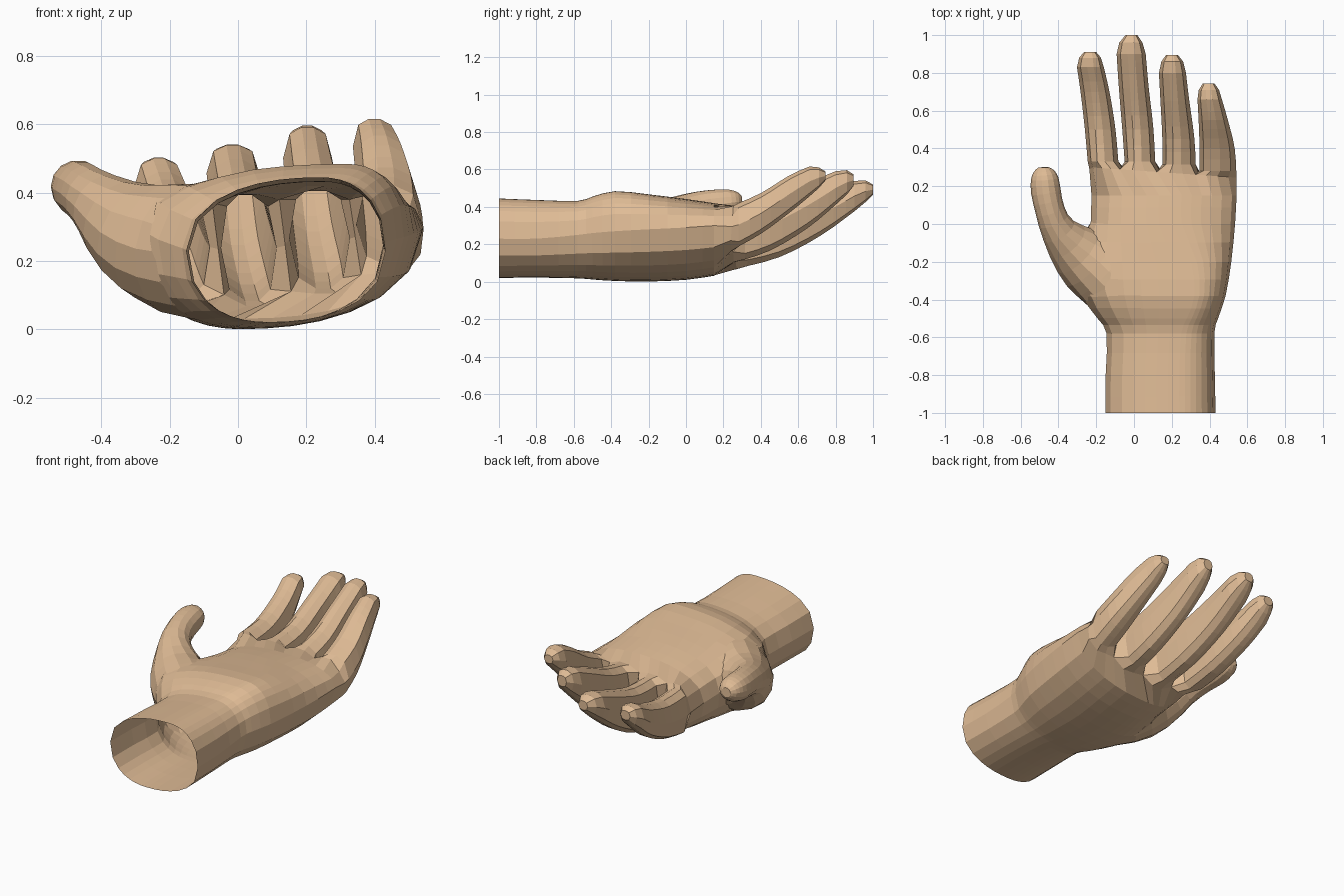
import bpy, bmesh, math
from mathutils import Vector

if "Cube" in bpy.data.objects:
    bpy.data.objects.remove(bpy.data.objects["Cube"])

skin = bpy.data.materials.new("warm tan skin")
skin.diffuse_color = (0.74, 0.50, 0.303, 1.0)
skin.use_nodes = True
skin.node_tree.nodes["Principled BSDF"].inputs["Base Color"].default_value = skin.diffuse_color


def refine(rows, steps):
    """Catmull-Rom interpolation between rows of section numbers."""
    out = []
    for i in range(len(rows) - 1):
        p0, p1 = rows[max(i - 1, 0)], rows[i]
        p2, p3 = rows[i + 1], rows[min(i + 2, len(rows) - 1)]
        for s in range(steps):
            t = s / steps
            out.append([0.5 * (2 * b + (c - a) * t + (2 * a - 5 * b + 4 * c - d) * t * t
                               + (3 * b - a - 3 * c + d) * t ** 3)
                        for a, b, c, d in zip(p0, p1, p2, p3)])
    out.append(list(rows[-1]))
    return out


def section(row, n, lim, p):
    """Lopsided oval at one y: right, n top points, left, n bottom points."""
    y, xl, zl, xb, zb, xr, zr, xt, zt = row

    def point(c, end):
        sx, sz = (xr, zr) if c >= 0 else (xl, zl)
        u = abs(c)
        v = (1 - u ** p) ** (1 / p)
        return (end[0] + (sx - end[0]) * u, y, sz + (end[1] - sz) * v)

    cs = [-lim + 2 * lim * j / (n - 1) for j in range(n)]
    return ([(xr, y, zr)] + [point(c, (xt, zt)) for c in reversed(cs)]
            + [(xl, y, zl)] + [point(c, (xb, zb)) for c in cs])


def bridge(bm, a, b):
    n = len(a)
    for i in range(n):
        j = (i + 1) % n
        bm.faces.new((a[i], a[j], b[j], b[i]))


def finish(name, bm):
    bmesh.ops.recalc_face_normals(bm, faces=bm.faces)
    mesh = bpy.data.meshes.new(name)
    bm.to_mesh(mesh)
    bm.free()
    mesh.materials.append(skin)
    ob = bpy.data.objects.new(name, mesh)
    bpy.context.collection.objects.link(ob)
    return ob


# Wrist and palm: y, left x/z, bottom x/z, right x/z, top x/z
palm_rows = [
    (-1.00, -.152, .23, .09, .020, .432, .23, .24, .445),
    (-0.80, -.15, .23, .09, .022, .428, .23, .24, .437),
    (-0.58, -.145, .23, .08, .018, .425, .25, .25, .432),
    (-0.50, -.20, .25, .05, .012, .445, .26, .28, .455),
    (-0.38, -.28, .28, .02, .004, .485, .27, .32, .484),
    (-0.20, -.29, .28, .00, .001, .515, .28, .30, .467),
    (0.00, -.235, .25, .02, .010, .535, .29, .20, .442),
    (0.15, -.225, .24, .02, .032, .543, .30, .20, .420)]

# Fingers: y, left x, right x, bottom z, top z
fingers = {
    "index": [(.27, -.240, -.078, .085, .385), (.50, -.260, -.098, .145, .385),
              (.70, -.283, -.130, .245, .440), (.83, -.302, -.160, .345, .500),
              (.88, -.290, -.175, .390, .503), (.91, -.265, -.200, .430, .485)],
    "middle": [(.27, -.045, .115, .068, .395), (.50, -.062, .103, .130, .405),
               (.72, -.080, .078, .245, .475), (.90, -.092, .062, .375, .540),
               (.96, -.078, .045, .425, .542), (1.0, -.045, .018, .465, .520)],
    "ring": [(.27, .150, .328, .105, .405), (.45, .150, .320, .165, .445),
             (.65, .140, .293, .285, .530), (.80, .132, .275, .410, .592),
             (.86, .145, .260, .465, .597), (.895, .170, .232, .510, .575)],
    "little": [(.24, .346, .543, .165, .405), (.40, .347, .533, .255, .475),
               (.55, .342, .497, .365, .568), (.66, .336, .465, .455, .617),
               (.71, .343, .450, .500, .612), (.745, .365, .425, .540, .590)]}
rows_list = list(fingers.values())

bm = bmesh.new()
palm = [[bm.verts.new(p) for p in section(r, 13, .93, 2.25)]
        for r in refine(palm_rows, 2)]
bm.faces.new(palm[0])
for a, b in zip(palm, palm[1:]):
    bridge(bm, a, b)

# Knuckle ring: thirteen columns shared by the palm and the finger roots
walls = [-.205, -.063, .133, .338, .512]
tops, bottoms = [], []
for j in range(13):
    f = min(j // 3, 3)
    t = (j - 3 * f) / 3
    x = walls[f] + (walls[f + 1] - walls[f]) * t
    y = .285 - .07 * x
    zb, zt, lift = rows_list[f][0][3], rows_list[f][0][4], 0
    if j in (0, 12):
        lift = .055
    elif j % 3 == 0:
        zb = (zb + rows_list[f - 1][0][3]) / 2
        lift = .025
    tops.append(bm.verts.new((x - .012, y, zt - lift)))
    bottoms.append(bm.verts.new((x + .022, y - .01, zb + lift)))
left = bm.verts.new((-.236, .29, .24))
right = bm.verts.new((.543, .245, .295))
bridge(bm, palm[-1], [right] + tops[::-1] + [left] + bottoms)
mids = [left] + [bm.verts.new((tops[k].co + bottoms[k].co) / 2 + Vector((0, .005, 0)))
                 for k in (3, 6, 9)] + [right]

# Fingers grow out of the knuckle ring and split at the webs
for f, rows in enumerate(rows_list):
    loop = ([mids[f + 1]] + tops[3 * f:3 * f + 4][::-1]
            + [mids[f]] + bottoms[3 * f:3 * f + 4])
    body = refine(rows[:-2], 3) + [list(r) for r in rows[-2:]]
    for y, xl, xr, zb, zt in body[1:]:
        xc, zc = (xl + xr) / 2, (zb + zt) / 2
        lean = .015 * max(0, min(1, (.75 - y) / .45))
        ring = section((y, xl, zc, xc + lean, zb, xr, zc, xc - lean, zt), 4, .74, 2.5)
        nxt = [bm.verts.new(p) for p in ring]
        bridge(bm, loop, nxt)
        loop = nxt
    bm.faces.new(loop)
hand = finish("hand", bm)

# Thumb: centre x/y/z, sideways radius, upright radius
thumb_rows = [(-.04, -.40, .215, .15, .185), (-.175, -.255, .235, .185, .200),
              (-.300, -.145, .285, .152, .155), (-.400, -.035, .362, .095, .100),
              (-.444, .07, .398, .078, .086), (-.466, .17, .413, .079, .082),
              (-.473, .24, .423, .073, .071), (-.477, .28, .427, .054, .052),
              (-.478, .300, .428, .028, .028)]
path = refine(thumb_rows, 2)
bm = bmesh.new()
loop = None
for i, (x, y, z, ra, rb) in enumerate(path):
    a, b = path[max(i - 1, 0)], path[min(i + 1, len(path) - 1)]
    way = (Vector(b[:3]) - Vector(a[:3])).normalized()
    side = way.cross(Vector((0, 0, 1))).normalized()
    up = side.cross(way)
    nxt = [bm.verts.new(Vector((x, y, z)) + side * ra * math.cos(t) + up * rb * math.sin(t))
           for t in (2 * math.pi * k / 14 for k in range(14))]
    if loop:
        bridge(bm, loop, nxt)
    else:
        bm.faces.new(nxt)
    loop = nxt
bm.faces.new(loop)
thumb = finish("thumb", bm)

# Merge the thumb into the hand as one continuous skin
bpy.context.view_layer.objects.active = hand
mod = hand.modifiers.new("merge", 'BOOLEAN')
mod.operation = 'UNION'
mod.solver = 'EXACT'
mod.object = thumb
bpy.ops.object.modifier_apply(modifier=mod.name)
bpy.data.objects.remove(thumb)

# Open, hollow wrist
bm = bmesh.new()
bm.from_mesh(hand.data)
cap = [f for f in bm.faces if all(v.co.y < -.995 for v in f.verts)]
bmesh.ops.delete(bm, geom=cap, context='FACES')

# Soften the join around the thumb root
soft = [v for v in bm.verts if -.54 < v.co.y < .05 and -.34 < v.co.x < -.02]
for _ in range(2):
    bmesh.ops.smooth_vert(bm, verts=soft, factor=0.25,
                          use_axis_x=True, use_axis_y=True, use_axis_z=True)
bm.to_mesh(hand.data)
bm.free()
for p in hand.data.polygons:
    p.use_smooth = False
    p.material_index = 0
